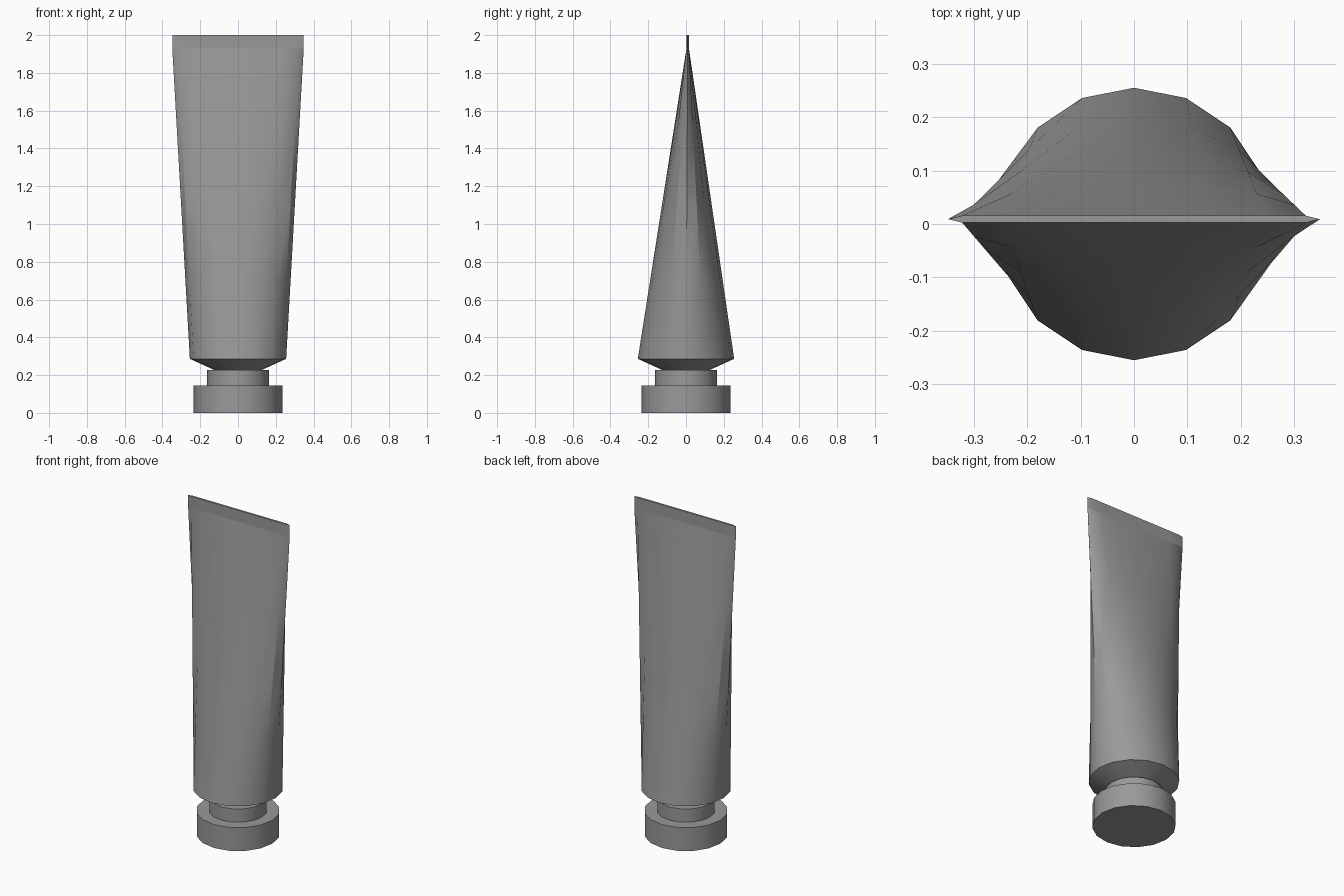
import bpy, bmesh
from math import sin, cos, pi, radians

if "Cube" in bpy.data.objects:
    bpy.data.objects.remove(bpy.data.objects["Cube"])

SIDES = 16
CRIMP_Z, BASE_Z, STEPS = 1.93, 0.286, 4

grey = bpy.data.materials.new("dark_grey")
grey.diffuse_color = (0.32, 0.32, 0.32, 1)
grey.use_nodes = True
grey.node_tree.nodes["Principled BSDF"].inputs["Base Color"].default_value = grey.diffuse_color


def loft(name, rings, cap_start=True, cap_end=True):
    """Skin a stack of elliptical rings given as (z, x radius, half depth, y centre, flatness)."""
    bm = bmesh.new()
    loops = []
    for z, rx, ry, cy, flat in rings:
        loop = []
        for i in range(SIDES):
            a = 2 * pi * i / SIDES
            s = sin(a)
            sign = 0 if abs(s) < 1e-6 else (1 if s > 0 else -1)
            y = ry * (s * (1 - flat) + sign * flat)
            loop.append(bm.verts.new((rx * cos(a), cy + y, z)))
        loops.append(loop)
    for lo, hi in zip(loops, loops[1:]):
        for i in range(SIDES):
            j = (i + 1) % SIDES
            bm.faces.new((lo[i], lo[j], hi[j], hi[i]))
    if cap_start:
        bm.faces.new(loops[0][::-1])
    if cap_end:
        bm.faces.new(loops[-1])
    bmesh.ops.recalc_face_normals(bm, faces=bm.faces)
    mesh = bpy.data.meshes.new(name)
    bm.to_mesh(mesh)
    bm.free()
    mesh.materials.append(grey)
    obj = bpy.data.objects.new(name, mesh)
    bpy.context.collection.objects.link(obj)
    bpy.ops.object.select_all(action='DESELECT')
    obj.select_set(True)
    bpy.context.view_layer.objects.active = obj
    bpy.ops.object.shade_smooth_by_angle(angle=radians(30))
    return obj


def circle(z, r):
    return (z, r, r, 0, 0)


# Screw cap the tube stands on
loft("cap", [circle(0, 0.235), circle(0.145, 0.235)])

# Neck, shoulder and body, flattening in straight lines to the crimp
base_r, end_rx, end_ry, end_cy = 0.255, 0.348, 0.0065, 0.009
rings = [circle(0.145, 0.163), circle(0.227, 0.163), circle(0.227, 0.125)]
for k in range(STEPS + 1):
    t = k / STEPS
    ry = base_r + (end_ry - base_r) * t
    flat = t * end_ry / ry
    rings.append((BASE_Z + (CRIMP_Z - BASE_Z) * t,
                  base_r + (end_rx - base_r) * t, ry, end_cy * t, flat))

# Crimped end seal
rings.append((2.0, end_rx, end_ry, end_cy, 1))
body = loft("tube_body", rings, cap_start=False).data

# Keep the fold line of the crimp crisp
for e in body.edges:
    if all(abs(body.vertices[v].co.z - CRIMP_Z) < 1e-4 for v in e.vertices):
        e.use_edge_sharp = True
